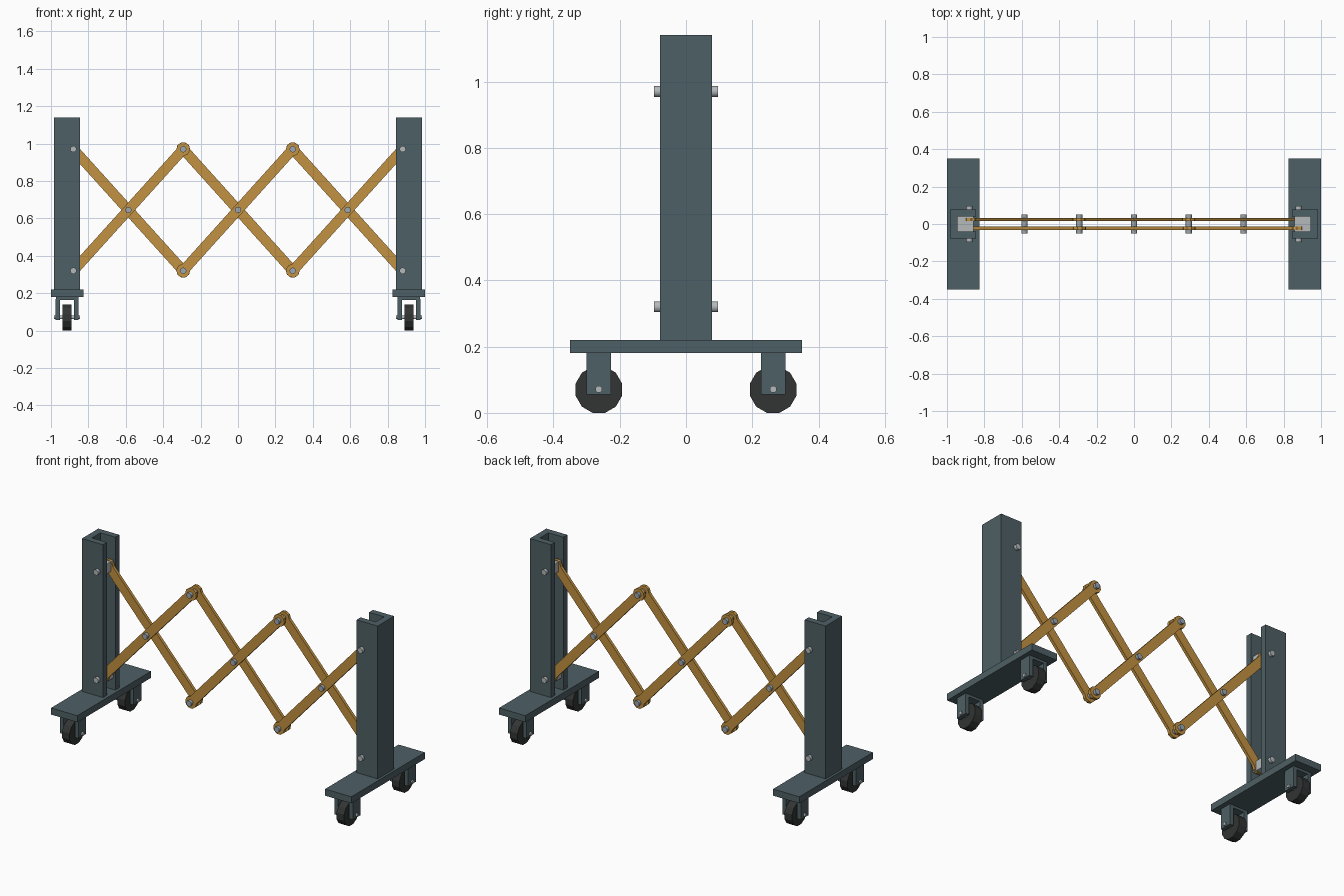
import bpy, bmesh, math
from mathutils import Matrix

if "Cube" in bpy.data.objects:
    bpy.data.objects.remove(bpy.data.objects["Cube"])


def material(name, rgb):
    m = bpy.data.materials.new(name)
    m.diffuse_color = (*rgb, 1)
    m.use_nodes = True
    m.node_tree.nodes["Principled BSDF"].inputs["Base Color"].default_value = m.diffuse_color
    return m


SLATE = material("slate paint", (0.076, 0.115, 0.130))
TIMBER = material("ochre bars", (0.54, 0.285, 0.053))
STEEL = material("light steel", (0.46, 0.49, 0.50))
PIN = material("pin steel", (0.34, 0.39, 0.43))
RUBBER = material("dark rubber", (0.032, 0.034, 0.034))


def finish(bm, name, mat, smooth=False):
    bmesh.ops.recalc_face_normals(bm, faces=bm.faces)
    me = bpy.data.meshes.new(name)
    bm.to_mesh(me)
    bm.free()
    me.materials.append(mat)
    ob = bpy.data.objects.new(name, me)
    bpy.context.collection.objects.link(ob)
    if smooth:
        bpy.ops.object.select_all(action='DESELECT')
        ob.select_set(True)
        bpy.context.view_layer.objects.active = ob
        bpy.ops.object.shade_smooth_by_angle(angle=math.radians(50))
    return ob


def box(name, x, y, z, mat):
    """Box from (min, max) pairs."""
    bm = bmesh.new()
    size = Matrix.Diagonal((x[1] - x[0], y[1] - y[0], z[1] - z[0], 1))
    mid = Matrix.Translation((sum(x) / 2, sum(y) / 2, sum(z) / 2))
    bmesh.ops.create_cube(bm, size=1, matrix=mid @ size)
    return finish(bm, name, mat)


def rod(name, centre, axis, radius, length, sides, mat, smooth=False):
    bm = bmesh.new()
    turn = Matrix.Rotation(math.pi / 2, 4, 'Y' if axis == 'X' else 'X')
    spin = Matrix.Rotation(math.pi / sides, 4, 'Z')
    bmesh.ops.create_cone(bm, cap_ends=True, segments=sides, radius1=radius,
                          radius2=radius, depth=length,
                          matrix=Matrix.Translation(centre) @ turn @ spin)
    return finish(bm, name, mat, smooth)


def prism(name, pts, vec, mat):
    """Extrude a closed outline of 3D points along vec."""
    bm = bmesh.new()
    face = bm.faces.new([bm.verts.new(p) for p in pts])
    ext = bmesh.ops.extrude_face_region(bm, geom=[face])
    moved = [v for v in ext["geom"] if isinstance(v, bmesh.types.BMVert)]
    bmesh.ops.translate(bm, verts=moved, vec=vec)
    return finish(bm, name, mat)


LOW, HIGH, STEP, END = 0.32, 0.97, 0.293, 0.88
HALF_W, EYE = 0.027, 0.037


def bar(name, a, b, y):
    """Flat bar with a faceted eyelet at each end."""
    ang = math.atan2(b[1] - a[1], b[0] - a[0])
    opening = math.asin(HALF_W / EYE)
    n = 7
    pts = []
    for (cx, cz), base in ((b, ang), (a, ang + math.pi)):
        for i in range(n + 1):
            t = base + (math.pi - opening) * (2 * i / n - 1)
            pts.append((cx + EYE * math.cos(t), y - 0.009, cz + EYE * math.sin(t)))
    return prism(name, pts, (0, 0.018, 0), TIMBER)


# Crossing lattice bars: front layer rises to the right, back layer falls
xs = [-END, -STEP, STEP, END]
for i in range(3):
    bar("front_bar", (xs[i], LOW), (xs[i + 1], HIGH), -0.022)
    bar("back_bar", (xs[i], HIGH), (xs[i + 1], LOW), 0.024)

# Pivot pins at crossings and at lattice corners
pivots = [(x, (LOW + HIGH) / 2) for x in (-2 * STEP, 0, 2 * STEP)]
pivots += [(x, z) for x in (-STEP, STEP) for z in (LOW, HIGH)]
for x, z in pivots:
    rod("pivot_pin", (x, 0, z), 'Y', 0.017, 0.10, 12, PIN, True)

for s in (-1, 1):
    def span(a, b):
        return tuple(sorted((s * a, s * b)))

    # Channel post, open towards the lattice
    outline = [(0.845, -0.078), (0.985, -0.078), (0.985, 0.078), (0.845, 0.078),
               (0.845, 0.04), (0.945, 0.04), (0.945, -0.04), (0.845, -0.04)]
    prism("channel_post", [(s * x, y, 0.22) for x, y in outline],
          (0, 0, 0.92), SLATE)

    # Foot plate
    box("foot_plate", span(0.825, 1.0), (-0.35, 0.35), (0.18, 0.22), SLATE)

    # Slide blocks and bolts in the post
    for z in (LOW, HIGH):
        box("slide_block", span(0.857, 0.943), (-0.039, 0.039),
            (z - 0.03, z + 0.03), STEEL)
        for side in (-1, 1):
            rod("post_bolt", (s * END, side * 0.084, z), 'Y', 0.017, 0.024, 10,
                STEEL, True)

    # Casters
    cx = 0.914
    for y in (-0.263, 0.263):
        yy = (y - 0.037, y + 0.037)
        box("caster_crown", span(cx - 0.06, cx + 0.06), yy, (0.165, 0.181), SLATE)
        for d in (-0.049, 0.049):
            box("caster_fork", span(cx + d - 0.012, cx + d + 0.012), yy,
                (0.056, 0.17), SLATE)
        rod("caster_wheel", (s * cx, y, 0.07), 'X', 0.0724, 0.05, 12, RUBBER)
        rod("caster_axle", (s * cx, y, 0.071), 'X', 0.011, 0.138, 8, STEEL, True)
